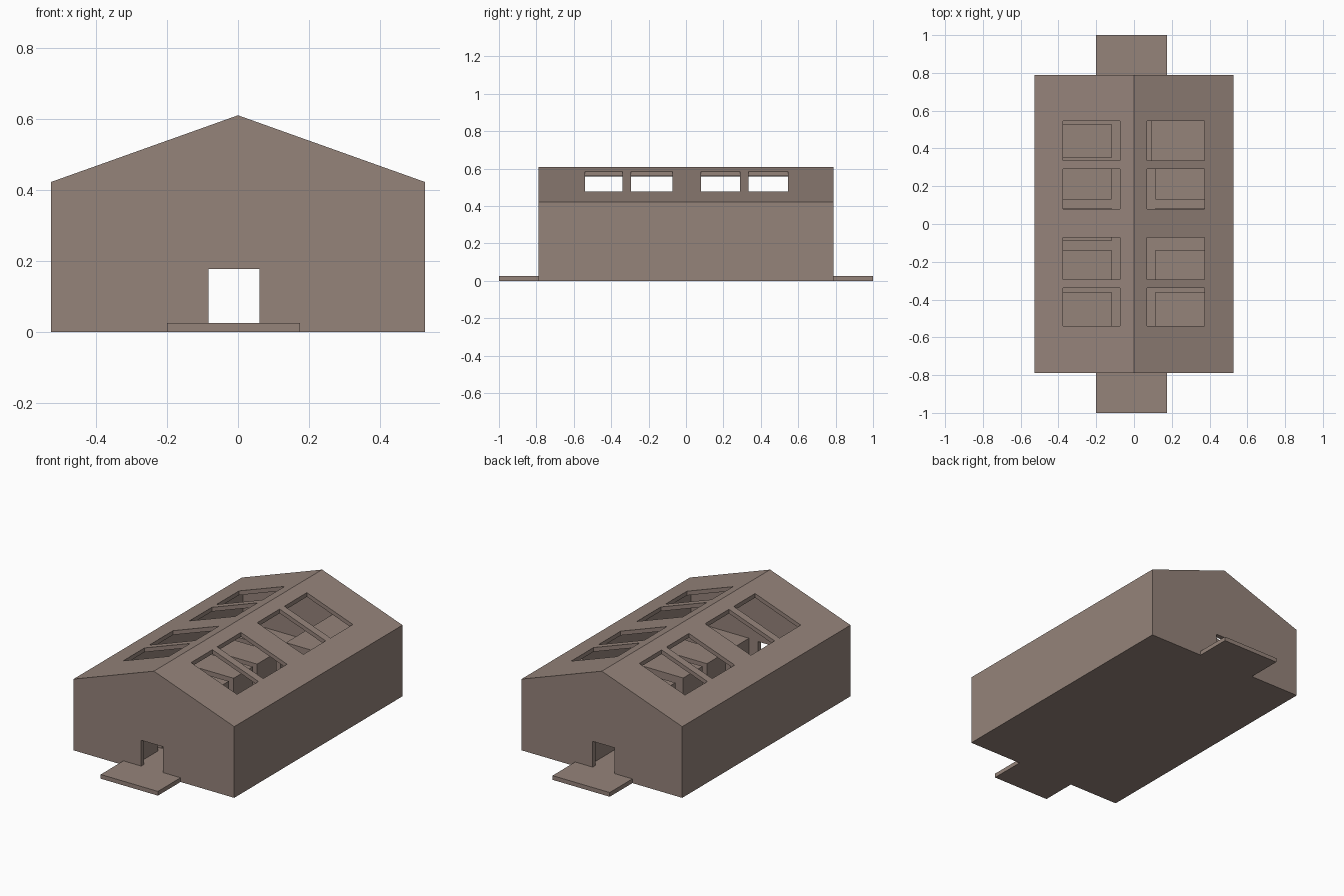
import bpy, bmesh

if "Cube" in bpy.data.objects:
    bpy.data.objects.remove(bpy.data.objects["Cube"])

W, L, EAVE, RIDGE = 0.527, 0.788, 0.422, 0.61   # half width, half length, heights
T, FLOOR = 0.028, 0.025                         # wall and floor thickness

mat = bpy.data.materials.new("warm brown")
mat.diffuse_color = (0.30, 0.228, 0.195, 1)
mat.use_nodes = True
mat.node_tree.nodes["Principled BSDF"].inputs["Base Color"].default_value = mat.diffuse_color


def prism(name, profile, y0, y1):
    """Extrude an x/z profile along y."""
    bm = bmesh.new()
    face = bm.faces.new([bm.verts.new((x, y0, z)) for x, z in profile])
    new = bmesh.ops.extrude_face_region(bm, geom=[face])["geom"]
    bmesh.ops.translate(bm, vec=(0, y1 - y0, 0),
                        verts=[v for v in new if isinstance(v, bmesh.types.BMVert)])
    bmesh.ops.recalc_face_normals(bm, faces=bm.faces)
    me = bpy.data.meshes.new(name)
    bm.to_mesh(me)
    bm.free()
    ob = bpy.data.objects.new(name, me)
    bpy.context.collection.objects.link(ob)
    me.materials.append(mat)
    return ob


def box(name, x0, x1, y0, y1, z0, z1):
    return prism(name, [(x0, z0), (x1, z0), (x1, z1), (x0, z1)], y0, y1)


def house(w, z0, drop):
    slope = (RIDGE - EAVE) / W
    eave = RIDGE - drop - slope * w
    return [(-w, z0), (w, z0), (w, eave), (0, RIDGE - drop), (-w, eave)]


def cut(target, cutter):
    mod = target.modifiers.new("cut", 'BOOLEAN')
    mod.operation, mod.solver, mod.object = 'DIFFERENCE', 'EXACT', cutter
    bpy.context.view_layer.objects.active = target
    bpy.ops.object.modifier_apply(modifier=mod.name)
    bpy.data.objects.remove(cutter)


# Gabled shell, hollowed out
barn = prism("barn_shell", house(W, 0, 0), -L, L)
cut(barn, prism("room_cutter", house(W - T, FLOOR, 0.025), -L + T, L - T))

# Doorway through both end walls
cut(barn, box("door_cutter", -0.083, 0.06, -1.1, 1.1, FLOOR, 0.178))

# Skylights in both roof slopes
for y0, y1 in [(-0.54, -0.34), (-0.295, -0.072), (0.08, 0.29), (0.335, 0.545)]:
    for x0, x1 in [(-0.375, -0.075), (0.07, 0.372)]:
        cut(barn, box("skylight_cutter", x0, x1, y0, y1, 0.34, 0.8))

# Entrance slabs at both ends
for name, y0, y1 in [("front_slab", -1, -L), ("back_slab", L, 1)]:
    box(name, -0.2, 0.175, y0, y1, 0, FLOOR)

# Rows of low stalls either side of the aisle
left = [(-0.755, -0.58), (-0.54, -0.36), (-0.32, -0.138), (-0.09, 0.085),
        (0.13, 0.31), (0.35, 0.53), (0.57, 0.755)]
for i, (y0, y1) in enumerate(left):
    box(f"left_stall_{i}", -W + T, -0.12, y0, y1, FLOOR, 0.185)
right = left[:3] + [(-0.065, 0.085), (0.13, 0.31)]
for i, (y0, y1) in enumerate(right):
    box(f"right_stall_{i}", 0.115, W - T, y0, y1, FLOOR, 0.185)

# Tall closed room in the back right corner
box("corner_room", 0.09, W - T, 0.32, L - T, FLOOR, 0.38)
